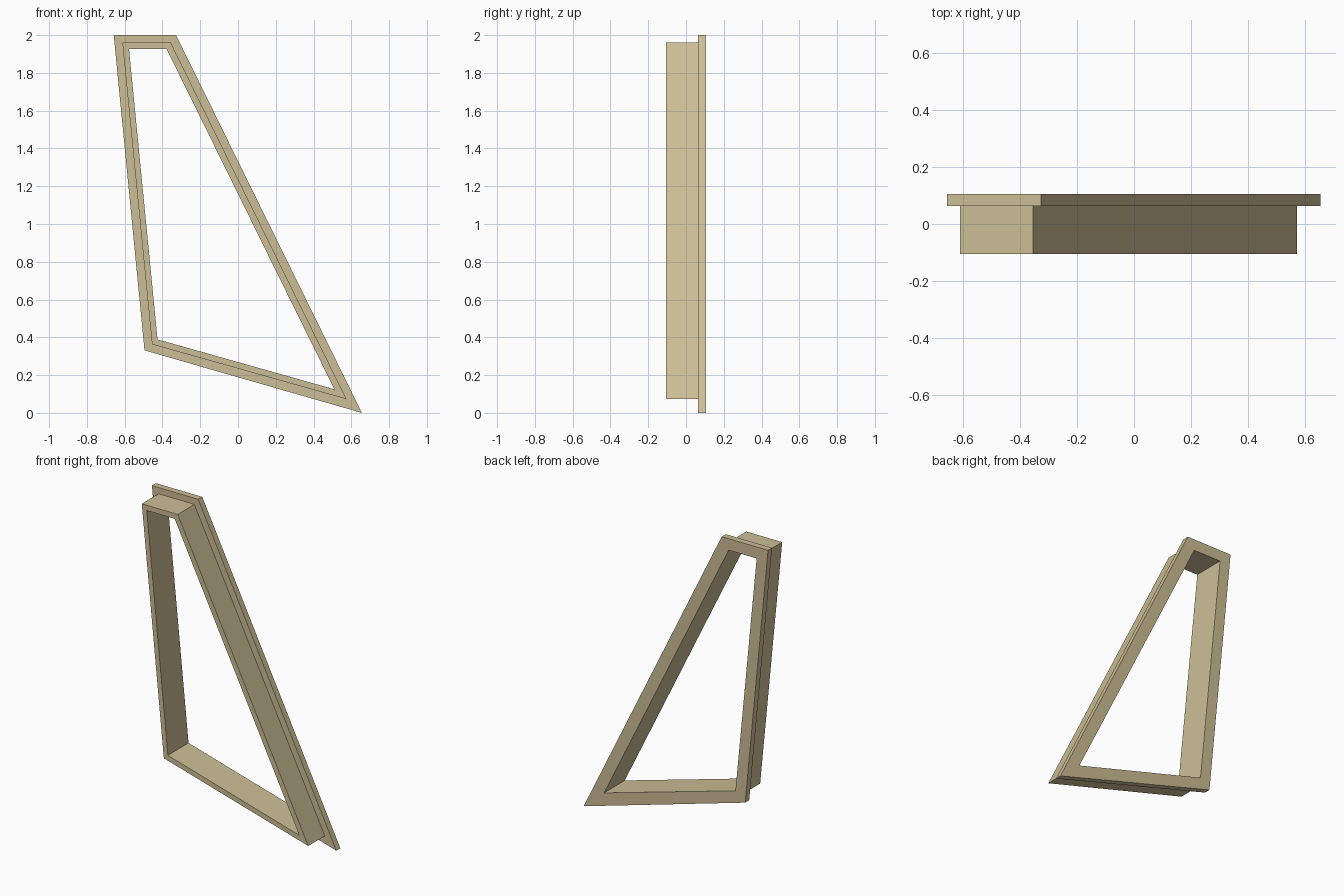
import bpy
import bmesh

if "Cube" in bpy.data.objects:
    bpy.data.objects.remove(bpy.data.objects["Cube"])

# Corner outlines in (x, z): top left, top right, bottom right, bottom left
OUTER = [(-0.658, 2.0), (-0.328, 2.0), (0.656, 0.0), (-0.495, 0.331)]
SLEEVE = [(-0.612, 1.96), (-0.356, 1.96), (0.574, 0.073), (-0.455, 0.363)]
OPENING = [(-0.577, 1.926), (-0.378, 1.926), (0.51, 0.125), (-0.426, 0.389)]
FRONT, STEP, BACK = -0.105, 0.064, 0.105

tan = bpy.data.materials.new("tan")
tan.diffuse_color = (0.60, 0.51, 0.30, 1)
tan.use_nodes = True
tan.node_tree.nodes["Principled BSDF"].inputs["Base Color"].default_value = tan.diffuse_color


def loft_ring(name, sections):
    """Join successive outlines, closing the last one back to the first."""
    bm = bmesh.new()
    rings = [[bm.verts.new((x, y, z)) for x, z in pts] for pts, y in sections]
    for a, b in zip(rings, rings[1:] + rings[:1]):
        for i in range(len(a)):
            j = (i + 1) % len(a)
            bm.faces.new((a[i], a[j], b[j], b[i]))
    bmesh.ops.recalc_face_normals(bm, faces=bm.faces)
    mesh = bpy.data.meshes.new(name)
    bm.to_mesh(mesh)
    bm.free()
    mesh.materials.append(tan)
    obj = bpy.data.objects.new(name, mesh)
    bpy.context.collection.objects.link(obj)
    return obj


# Window frame: deep sleeve with a wider flange at the back
loft_ring("window_frame", [
    (OPENING, FRONT), (SLEEVE, FRONT), (SLEEVE, STEP),
    (OUTER, STEP), (OUTER, BACK), (OPENING, BACK),
])
